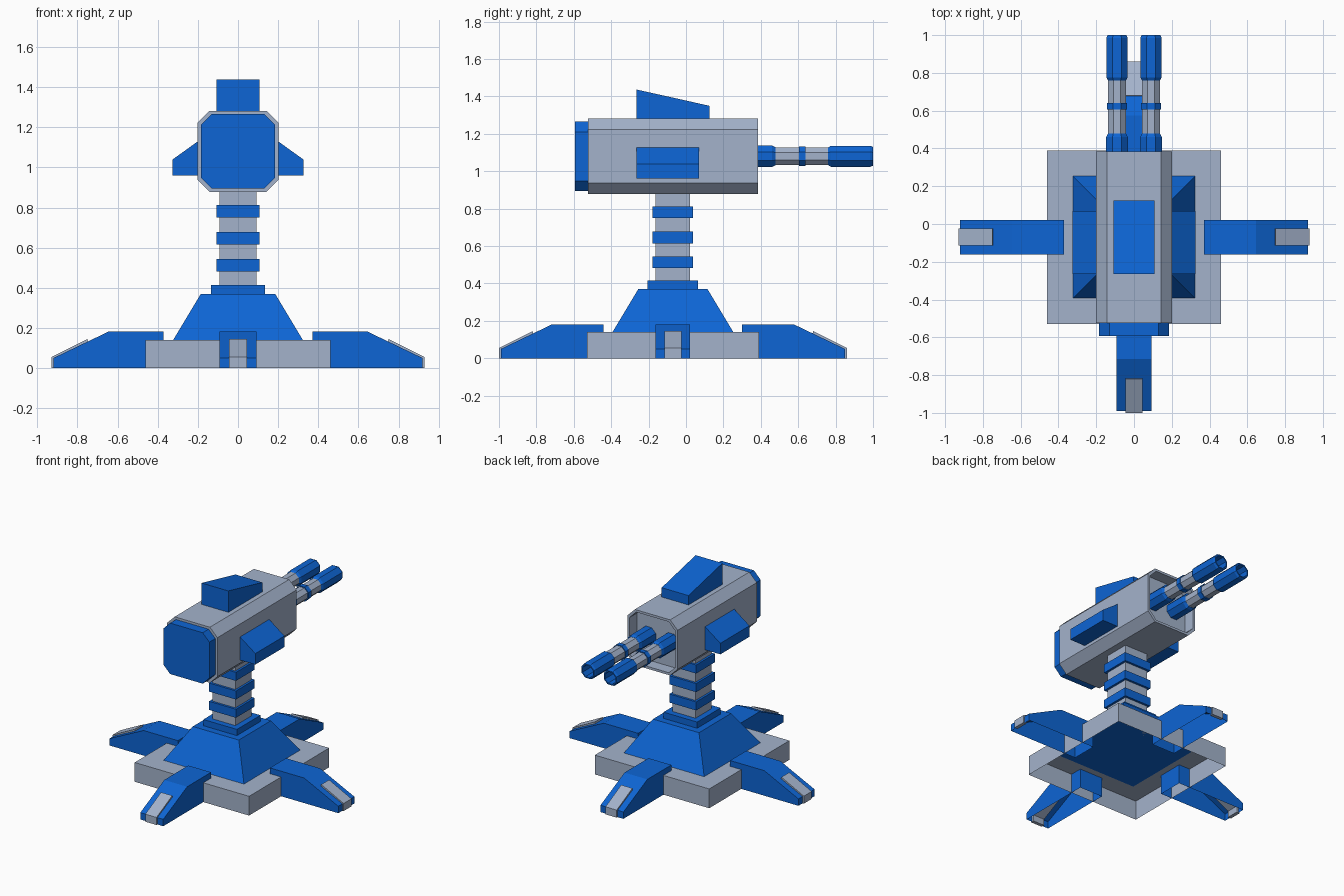
import bpy, bmesh, math
from mathutils import Matrix, Vector

cube = bpy.data.objects.get("Cube")
if cube:
    bpy.data.objects.remove(cube, do_unlink=True)

CY = -0.07  # y of the pedestal axis


def material(name, rgb):
    m = bpy.data.materials.new(name)
    m.use_nodes = True
    m.diffuse_color = (*rgb, 1)
    m.node_tree.nodes["Principled BSDF"].inputs["Base Color"].default_value = (*rgb, 1)
    return m


BLUE = material("bright_blue", (0.004, 0.13, 0.66))
GREY = material("pale_steel", (0.37, 0.45, 0.6))


def finish(name, bm, mat, open_bottom=False, matrix=None):
    bmesh.ops.recalc_face_normals(bm, faces=bm.faces)
    if open_bottom:
        low = [f for f in bm.faces if f.normal.z < -0.9]
        bmesh.ops.delete(bm, geom=low, context="FACES")
    if matrix:
        bm.transform(matrix)
    me = bpy.data.meshes.new(name)
    bm.to_mesh(me)
    bm.free()
    me.materials.append(mat)
    ob = bpy.data.objects.new(name, me)
    bpy.context.collection.objects.link(ob)
    return ob


def loft(name, rings, mat, caps=(True, True), **kw):
    """Skin a list of equal-length point rings."""
    bm = bmesh.new()
    vs = [[bm.verts.new(p) for p in ring] for ring in rings]
    n = len(vs[0])
    for a, b in zip(vs, vs[1:]):
        for i in range(n):
            bm.faces.new((a[i], a[(i + 1) % n], b[(i + 1) % n], b[i]))
    if caps[0]:
        bm.faces.new(vs[0])
    if caps[1]:
        bm.faces.new(vs[-1])
    return finish(name, bm, mat, **kw)


def square(r, z):
    return [(sx * r, CY + sy * r, z) for sx, sy in ((-1, -1), (1, -1), (1, 1), (-1, 1))]


def block(name, r0, r1, z0, z1, mat, **kw):
    return loft(name, [square(r0, z0), square(r1, z1)], mat, **kw)


def along_y(profile, y):
    return [(x, y, z) for x, z in profile]


def along_x(profile, x):
    return [(x, y, z) for y, z in profile]


def chamfered(r, c, z=1.08):
    """Square cross-section in x and z with cut corners."""
    k = r - c
    pts = [(k, r), (r, k), (r, -k), (k, -r), (-k, -r), (-r, -k), (-r, k), (-k, r)]
    return [(x, z + dz) for x, dz in pts]


# Pedestal: hollow base slab, sloped skirt, collar, neck and neck rings
block("base_slab", 0.46, 0.46, 0, 0.14, GREY, open_bottom=True)
block("base_skirt", 0.323, 0.185, 0.14, 0.37, BLUE)
block("neck_collar", 0.135, 0.135, 0.37, 0.415, BLUE)
block("neck", 0.092, 0.092, 0.41, 0.9, GREY)
for i, z in enumerate((0.482, 0.615, 0.75)):
    block(f"neck_ring_{i + 1}", 0.108, 0.108, z, z + 0.062, BLUE)

# Four hollow legs with a steel toe plate on each slope
leg_profile = [(0.37, 0), (0.37, 0.182), (0.645, 0.182), (0.92, 0.05), (0.92, 0)]
toe_profile = [(0.745, 0.125), (0.75, 0.145), (0.93, 0.055), (0.93, 0), (0.905, 0), (0.905, 0.045)]
for i, side in enumerate(("left", "back", "right", "front")):
    turn = Matrix.Translation((0, CY, 0)) @ Matrix.Rotation(i * math.pi / 2, 4, "Z")
    for part, profile, w, mat in (("leg", leg_profile, 0.092, BLUE), ("toe_plate", toe_profile, 0.045, GREY)):
        loft(f"{side}_{part}", [along_y(profile, -w), along_y(profile, w)], mat,
             open_bottom=(part == "leg"), matrix=turn)

# Head: chamfered housing with a recessed back end
outer, inner = chamfered(0.202, 0.06), chamfered(0.185, 0.054)
loft("head_housing", [along_y(outer, -0.525), along_y(outer, 0.385),
                      along_y(inner, 0.385), along_y(inner, 0.3)], GREY)
loft("front_plate", [along_y(inner, -0.593), along_y(inner, -0.52)], BLUE)

# Top fin and side pods
fin = [(-0.265, 1.275), (-0.265, 1.437), (0.125, 1.35), (0.125, 1.275)]
loft("top_fin", [along_x(fin, -0.108), along_x(fin, 0.108)], BLUE)
for s, side in ((1, "left"), (-1, "right")):
    pod = [(s * x, z) for x, z in ((0.195, 0.96), (0.325, 0.96), (0.325, 1.04), (0.195, 1.133))]
    loft(f"{side}_pod", [along_y(pod, -0.265), along_y(pod, 0.07)], BLUE)


# Twin barrels, eight-sided
def octagon(cx, r, y):
    R = r / math.cos(math.pi / 8)
    angles = [(k + 0.5) * math.pi / 4 for k in range(8)]
    return [(cx + R * math.cos(a), y, 1.08 + R * math.sin(a)) for a in angles]


barrel_parts = [
    ("barrel_collar", BLUE, [(0.29, 0.057), (0.46, 0.057), (0.478, 0.048)]),
    ("barrel_tube", GREY, [(0.47, 0.047), (0.77, 0.047)]),
    ("barrel_ring", BLUE, [(0.605, 0.053), (0.64, 0.053)]),
    ("muzzle", BLUE, [(0.758, 0.046), (0.775, 0.056), (0.985, 0.056), (1.0, 0.05),
                      (1.0, 0.042), (0.86, 0.042)]),
]
for s, side in ((1, "left"), (-1, "right")):
    for part, mat, steps in barrel_parts:
        loft(f"{side}_{part}", [octagon(s * 0.09, r, y) for y, r in steps], mat)
